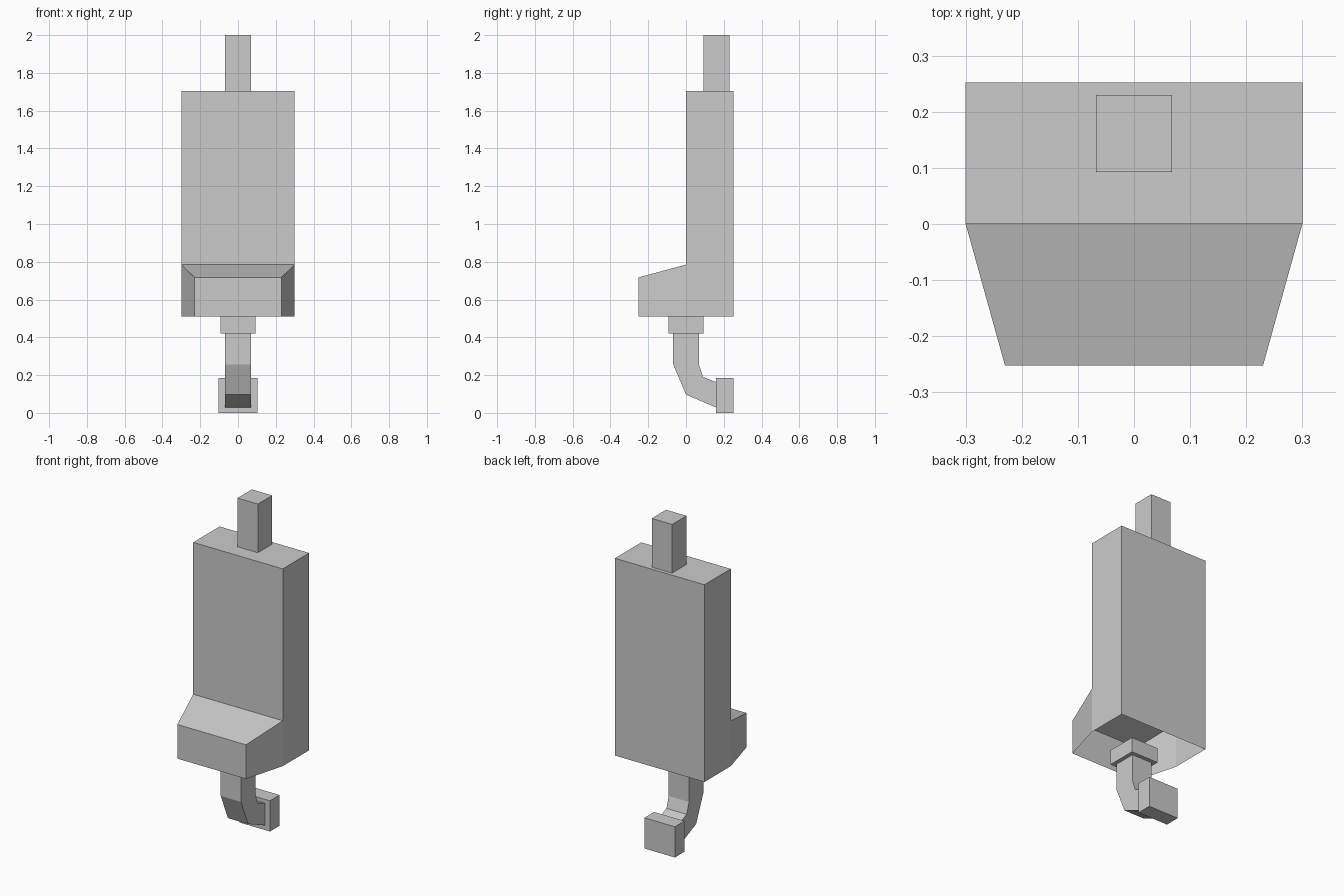
import bpy
import bmesh

if "Cube" in bpy.data.objects:
    bpy.data.objects.remove(bpy.data.objects["Cube"])


def prism(name, profile, open_segments=(), split=None):
    """Mirror a (y, z, half width) outline across x and skin it."""
    bm = bmesh.new()
    right = [bm.verts.new((w, y, z)) for y, z, w in profile]
    left = [bm.verts.new((-w, y, z)) for y, z, w in profile]
    n = len(profile)
    for i in range(n):
        if i not in open_segments:
            j = (i + 1) % n
            bm.faces.new((right[i], right[j], left[j], left[i]))
    for side in (right, left):
        face = bm.faces.new(side)
        if split:
            bmesh.utils.face_split(face, side[split[0]], side[split[1]])
    bmesh.ops.recalc_face_normals(bm, faces=bm.faces[:])
    mesh = bpy.data.meshes.new(name)
    bm.to_mesh(mesh)
    bm.free()
    obj = bpy.data.objects.new(name, mesh)
    bpy.context.collection.objects.link(obj)
    return obj


def box(name, half_x, y0, y1, z0, z1):
    return prism(name, [(y, z, half_x) for y, z in
                        ((y0, z0), (y1, z0), (y1, z1), (y0, z1))])


# Tall housing with a tapered front bulge; hollow shell, open underneath
prism("housing", [(0.252, 0.51, 0.3), (0.252, 1.705, 0.3), (0, 1.705, 0.3),
                  (0, 0.785, 0.3), (-0.252, 0.717, 0.23),
                  (-0.252, 0.51, 0.23), (0, 0.51, 0.3)],
      open_segments=(5, 6), split=(3, 6))

# Peg on top
box("top_peg", 0.068, 0.093, 0.23, 1.705, 2.0)

# Collar under the housing
box("collar", 0.092, -0.092, 0.092, 0.42, 0.51)

# Bent pipe, open where it meets the collar and the end block
w = 0.068
prism("bent_pipe", [(y, z, w) for y, z in
                    ((-w, 0.42), (w, 0.42), (w, 0.257), (0.09, 0.19),
                     (0.16, 0.163), (0.16, 0.028), (0, 0.097), (-w, 0.257))],
      open_segments=(0, 4))

# End block
box("end_block", 0.102, 0.16, 0.252, 0.0, 0.186)
